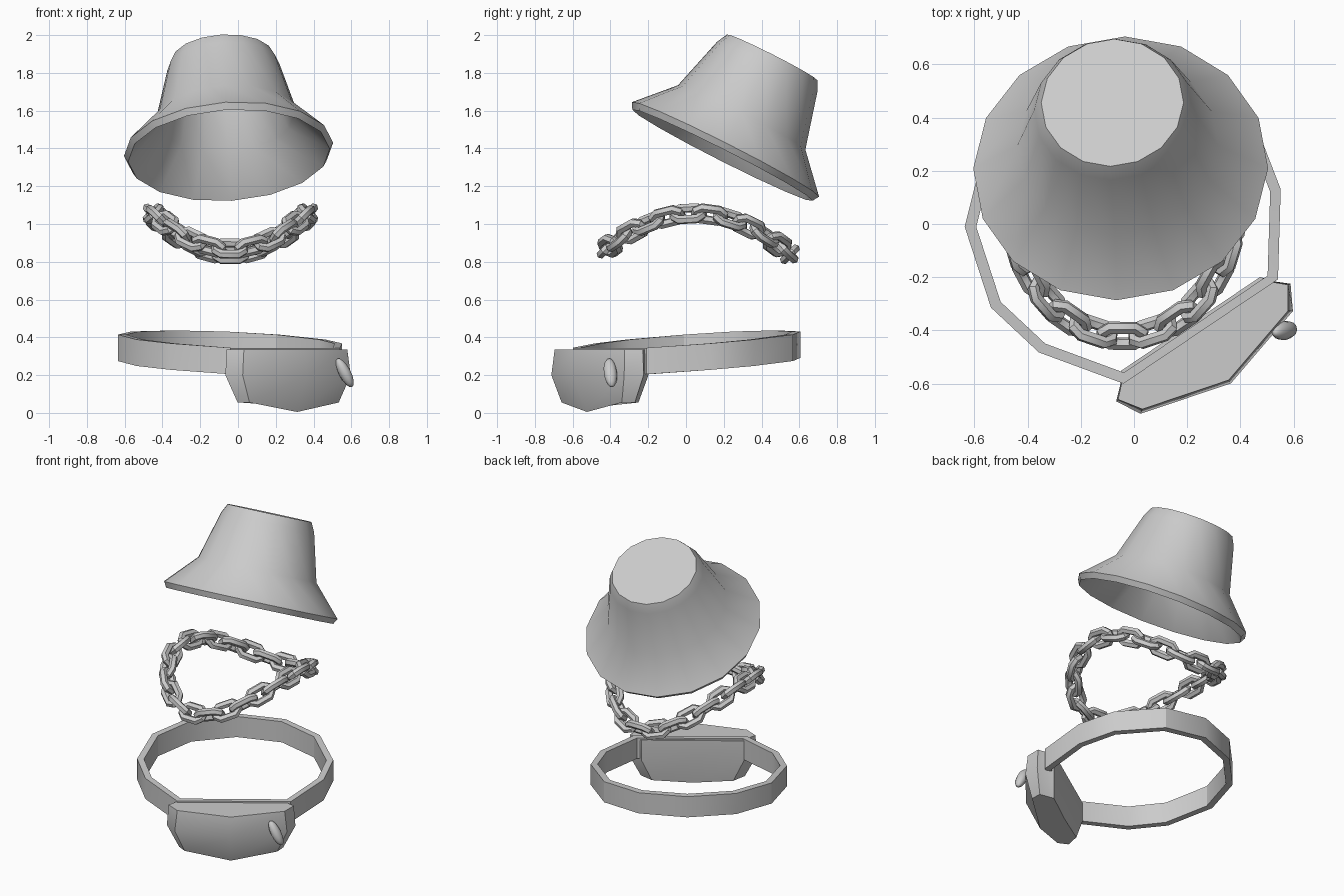
import bpy, bmesh
from math import pi, sin, cos, radians
from mathutils import Vector, Matrix

if "Cube" in bpy.data.objects:
    bpy.data.objects.remove(bpy.data.objects["Cube"])


def loft(bm, rings, cap=False, loop=False):
    """Skin a list of closed point rings; optionally cap the ends or join last to first."""
    vs = [[bm.verts.new(p) for p in ring] for ring in rings]
    n = len(vs[0])
    pairs = list(zip(vs, vs[1:])) + ([(vs[-1], vs[0])] if loop else [])
    for a, b in pairs:
        for i in range(n):
            j = (i + 1) % n
            bm.faces.new((a[i], a[j], b[j], b[i]))
    if cap:
        bm.faces.new(vs[0])
        bm.faces.new(vs[-1])


def finish(bm, name, matrix=Matrix(), angle=35):
    bmesh.ops.recalc_face_normals(bm, faces=bm.faces)
    mesh = bpy.data.meshes.new(name)
    bm.to_mesh(mesh)
    bm.free()
    mesh.polygons.foreach_set("use_smooth", [True] * len(mesh.polygons))
    mesh.set_sharp_from_angle(angle=radians(angle))
    ob = bpy.data.objects.new(name, mesh)
    ob.matrix_world = matrix
    bpy.context.collection.objects.link(ob)
    return ob


def mirrored(half, first_shared=False):
    """Complete a half outline (x >= 0) across x = 0; points on the axis are kept once."""
    return half + [(-p[0],) + tuple(p[1:]) for p in reversed(half) if p[0] > 1e-6]


# bucket hat: revolved shell, outside then inside, tilted back
profile = [(.268, .547), (.297, .49), (.378, .19), (.555, .0), (.535, -.035),
           (.35, .165), (.27, .46), (.25, .51)]
SIDES = 16
bm = bmesh.new()
loft(bm, [[(r * cos(2 * pi * i / SIDES), r * sin(2 * pi * i / SIDES), h)
           for i in range(SIDES)] for r, h in profile], cap=True)
tilt = Matrix.Rotation(-.064, 4, 'Y') @ Matrix.Rotation(-.468, 4, 'X')
finish(bm, "bucket_hat", Matrix.Translation((-.05, .209, 1.395)) @ tilt, 40)


# chain: links spaced evenly along a saddle-shaped loop
def loop_point(t):
    c, s = cos(t), sin(t)
    return Vector((-.04 + .41 * s, .065 + .485 * c, 1.055 - .2 * c * c - .015 * c))


STEPS, LINKS, WIRE = 720, 26, .024
path = [loop_point(2 * pi * i / STEPS) for i in range(STEPS + 1)]
dist = [0]
for a, b in zip(path, path[1:]):
    dist.append(dist[-1] + (b - a).length)

link_outline = [(.075, -.018), (.075, .018), (.048, .042), (-.048, .042),
                (-.075, .018), (-.075, -.018), (-.048, -.042), (.048, -.042)]
bm = bmesh.new()
for k in range(LINKS):
    i = next(i for i, d in enumerate(dist) if d >= dist[-1] * k / LINKS)
    t = 2 * pi * i / STEPS
    tangent = (loop_point(t + .01) - loop_point(t - .01)).normalized()
    side = tangent.cross(Vector((0, 0, 1))).normalized()
    up = side.cross(tangent)
    frame = Matrix((tangent, side, up)).transposed()
    frame = frame @ Matrix.Rotation(pi / 4 if k % 2 else -pi / 4, 3, 'X')
    rings = []
    for j, p in enumerate(link_outline):
        q = Vector(p)
        edge = Vector(link_outline[(j + 1) % 8]) - Vector(link_outline[j - 1])
        out = Vector((edge.y, -edge.x)).normalized()
        rings.append([path[i] + frame @ Vector((q.x + out.x * WIRE * cos(w),
                                                q.y + out.y * WIRE * cos(w), WIRE * sin(w)))
                      for w in (2 * pi * m / 6 for m in range(6))])
    loft(bm, rings, loop=True)
finish(bm, "chain", angle=40)

# belt bag frame: turned towards the front right
bag_frame = Matrix.Translation((-.015, -.01, 0)) @ Matrix.Rotation(radians(34), 4, 'Z')

# belt: faceted strap rising towards the back
strap = mirrored([(.35, -.475), (.548, -.2), (.603, .04), (.515, .347), (.3, .54), (0, .605)])
bm = bmesh.new()
loft(bm, [[(x * s, y * s, .385 + .085 * y + dz) for x, y in strap]
          for s, dz in ((1, -.14), (1, 0), (.93, 0), (.93, -.14))], loop=True)
finish(bm, "belt", bag_frame, 32)

# pouch: outline rings from the flat top down to the keeled bottom
top = [(0, -.43, .335), (.315, -.43, .335), (.335, -.465, .335), (.385, -.513, .335),
       (.33, -.594, .335), (0, -.685, .335)]
middle = [(0, -.43, .2), (.315, -.43, .2), (.34, -.465, .2), (.395, -.515, .2),
          (.345, -.605, .2), (0, -.7, .2)]
low = [(0, -.45, .04), (.25, -.45, .055), (.275, -.475, .055), (.32, -.52, .055),
       (.285, -.58, .055), (0, -.61, .005)]
bm = bmesh.new()
loft(bm, [mirrored(r) for r in (top, middle, low)], cap=True)
finish(bm, "pouch", bag_frame @ Matrix.Translation((-.015, 0, 0)), 38)

# zip pull: small flattened drop
bm = bmesh.new()
bmesh.ops.create_uvsphere(bm, u_segments=10, v_segments=8, radius=1)
bmesh.ops.scale(bm, vec=(.032, .036, .085), verts=bm.verts)
finish(bm, "zip_pull", Matrix.Translation((.565, -.4, .212)) @ Matrix.Rotation(radians(12), 4, 'Z')
       @ Matrix.Rotation(radians(-28), 4, 'Y'), 60)
